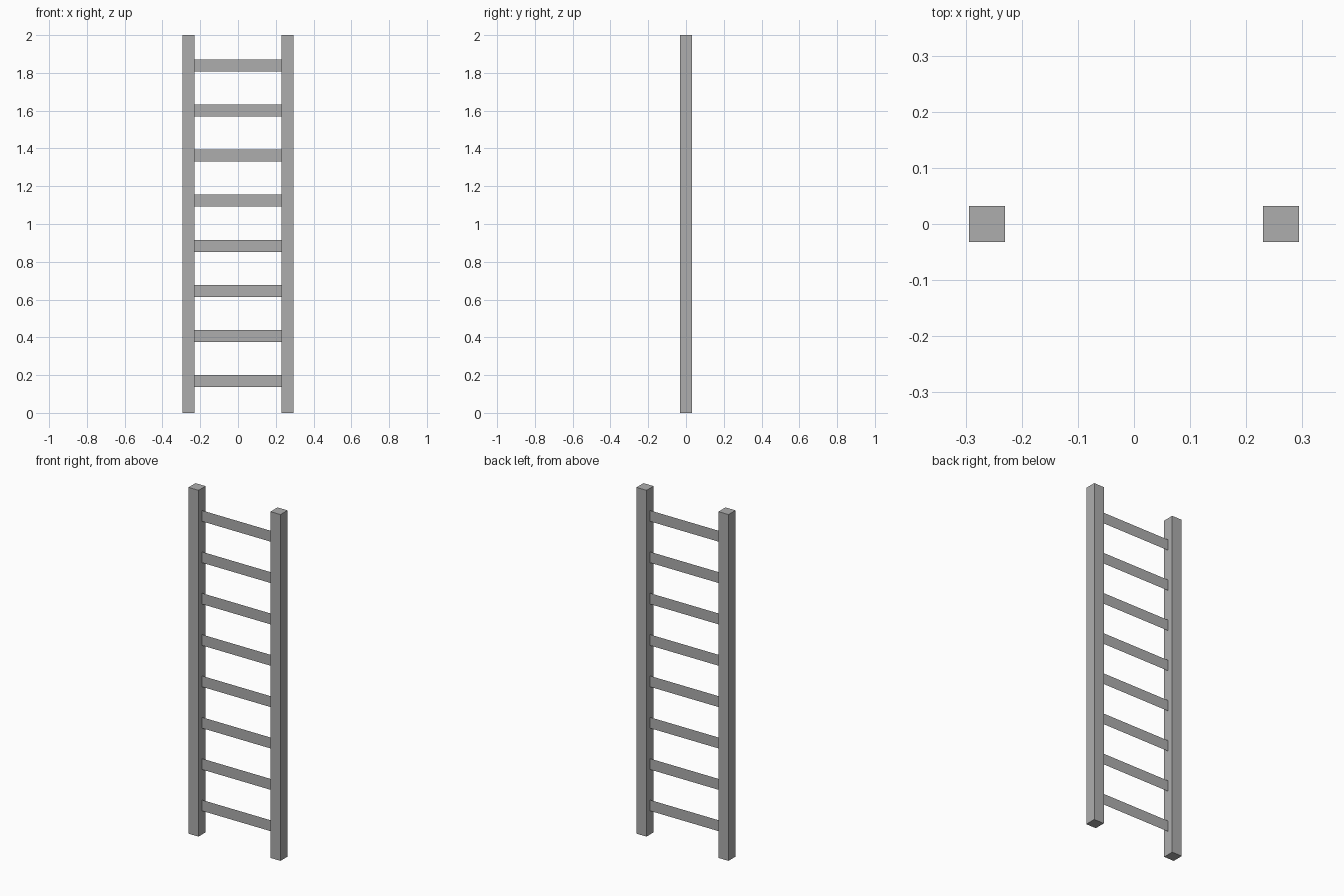
import bpy

HEIGHT = 2.0
RAIL_WIDTH = 0.064
RAIL_X = 0.262
RUNG_COUNT = 8
RUNG_FIRST, RUNG_LAST = 0.168, 1.84
RUNG_HEIGHT = 0.063

default_cube = bpy.data.objects.get("Cube")
if default_cube:
    bpy.data.objects.remove(default_cube, do_unlink=True)

# Plain grey for the whole ladder
grey = bpy.data.materials.new("plain_grey")
grey.use_nodes = True
colour = (0.42, 0.42, 0.42, 1.0)
grey.diffuse_color = colour
grey.node_tree.nodes["Principled BSDF"].inputs["Base Color"].default_value = colour


def add_mesh(name, verts, faces):
    mesh = bpy.data.meshes.new(name)
    mesh.from_pydata(verts, [], faces)
    mesh.materials.append(grey)
    obj = bpy.data.objects.new(name, mesh)
    bpy.context.collection.objects.link(obj)
    return obj


# Square upright rails
for side, sign in (("left", 1), ("right", -1)):
    bpy.ops.mesh.primitive_cube_add(size=1, location=(sign * RAIL_X, 0, HEIGHT / 2))
    rail = bpy.context.object
    rail.name = side + "_rail"
    rail.scale = (RAIL_WIDTH, RAIL_WIDTH, HEIGHT)
    bpy.ops.object.transform_apply(location=False, rotation=False, scale=True)
    rail.data.materials.append(grey)

# Flat rungs: single sheets midway through the rails
half_span = RAIL_X - RAIL_WIDTH / 2
half_height = RUNG_HEIGHT / 2
step = (RUNG_LAST - RUNG_FIRST) / (RUNG_COUNT - 1)
corners = [(-half_span, 0, -half_height), (half_span, 0, -half_height),
           (half_span, 0, half_height), (-half_span, 0, half_height)]
for i in range(RUNG_COUNT):
    rung = add_mesh(f"rung_{i + 1}", corners, [(0, 1, 2, 3)])
    rung.location.z = RUNG_FIRST + i * step
